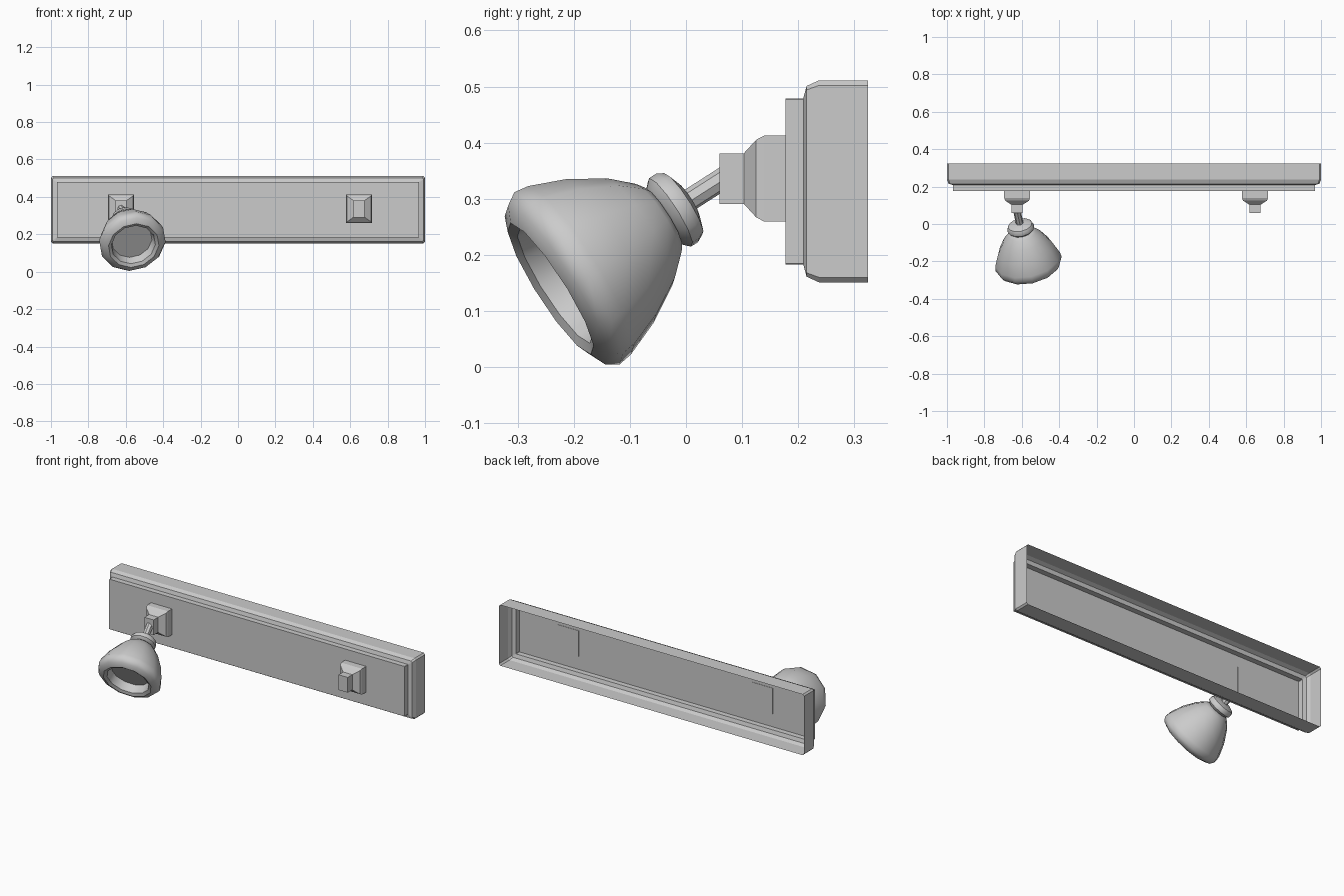
import bpy, bmesh, math
from mathutils import Vector

if "Cube" in bpy.data.objects:
    bpy.data.objects.remove(bpy.data.objects["Cube"])


def finish(name, bm, smooth=None, flip_check=True):
    if flip_check:
        bmesh.ops.recalc_face_normals(bm, faces=bm.faces[:])
    mesh = bpy.data.meshes.new(name)
    bm.to_mesh(mesh)
    bm.free()
    ob = bpy.data.objects.new(name, mesh)
    bpy.context.collection.objects.link(ob)
    if smooth:
        bpy.ops.object.select_all(action='DESELECT')
        ob.select_set(True)
        bpy.context.view_layer.objects.active = ob
        bpy.ops.object.shade_smooth_by_angle(angle=math.radians(smooth))
    return ob


def loft(bm, rings):
    """Bridge rings of points, return the vertex rings."""
    vr = [[bm.verts.new(p) for p in r] for r in rings]
    for a, b in zip(vr, vr[1:]):
        n = len(a)
        for i in range(n):
            j = (i + 1) % n
            bm.faces.new((a[i], a[j], b[j], b[i]))
    return vr


def rect(cx, cz, hx, hz, y, c=0.0):
    """Rectangle facing -y, with corners cut by c when given."""
    pts = []
    for sx, sz in ((-1, -1), (1, -1), (1, 1), (-1, 1)):
        if c:
            pair = [(hx - c, hz), (hx, hz - c)]
            if sx * sz > 0:
                pair.reverse()
            if (sx, sz) in ((-1, -1), (1, 1)):
                pair = pair if (sx, sz) == (-1, -1) else [(hx, hz - c), (hx - c, hz)]
            pts += [(cx + sx * a, y, cz + sz * b) for a, b in pair]
        else:
            pts.append((cx + sx * hx, y, cz + sz * hz))
    return pts


def lathe(name, profile, origin, axis, sides, smooth=40):
    """Turn a (distance along axis, radius) profile about an axis."""
    side = axis.cross(Vector((0, 0, 1))).normalized()
    up = side.cross(axis)
    bm = bmesh.new()
    rings = []
    for t, r in profile:
        rings.append([origin + axis * t
                      + (side * math.cos(a) + up * math.sin(a)) * r
                      for a in (2 * math.pi * i / sides for i in range(sides))])
    vr = loft(bm, rings)
    bm.faces.new(vr[0])
    bm.faces.new(vr[-1])
    return finish(name, bm, smooth)


# Wall plate: stepped shell, open at the back
bm = bmesh.new()
vr = loft(bm, [rect(0, 0.331, hx, hz, y, c) for hx, hz, y, c in (
    (1.0, 0.18, 0.324, 0.009),
    (1.0, 0.18, 0.237, 0.009),
    (0.991, 0.17, 0.215, 0.007),
    (0.969, 0.148, 0.209, 0.002),
    (0.969, 0.148, 0.177, 0.002))])
bm.faces.new(vr[-1])
finish("wall_plate", bm)

# Stepped square sockets
for name, x in (("socket_left", -0.625), ("socket_right", 0.647)):
    bm = bmesh.new()
    vr = loft(bm, [rect(x, 0.336, hx, hz, y) for hx, hz, y in (
        (0.069, 0.0765, 0.179),
        (0.069, 0.0765, 0.139),
        (0.064, 0.069, 0.125),
        (0.030, 0.045, 0.103),
        (0.030, 0.045, 0.060))])
    bm.faces.new(vr[0])
    bm.faces.new(vr[-1])
    finish(name, bm)

# Swivelling lamp, all on one tilted axis
centre = Vector((-0.606, -0.02, 0.281))
aim = Vector((0.182, -0.829, -0.53)).normalized()
lathe("arm", [(-0.13, 0.02), (0.0, 0.02)], centre, aim, 8)
lathe("collar", [(-0.029, 0.037), (-0.018, 0.065), (-0.005, 0.072),
                 (0.010, 0.072), (0.022, 0.06), (0.028, 0.045)],
      centre, aim, 12)
lathe("lamp_shade", [(0.024, 0.05), (0.026, 0.062), (0.036, 0.076),
                     (0.075, 0.112), (0.14, 0.151), (0.205, 0.177),
                     (0.232, 0.181), (0.254, 0.167), (0.267, 0.138),
                     (0.258, 0.12), (0.21, 0.11)],
      centre, aim, 12, 45)
